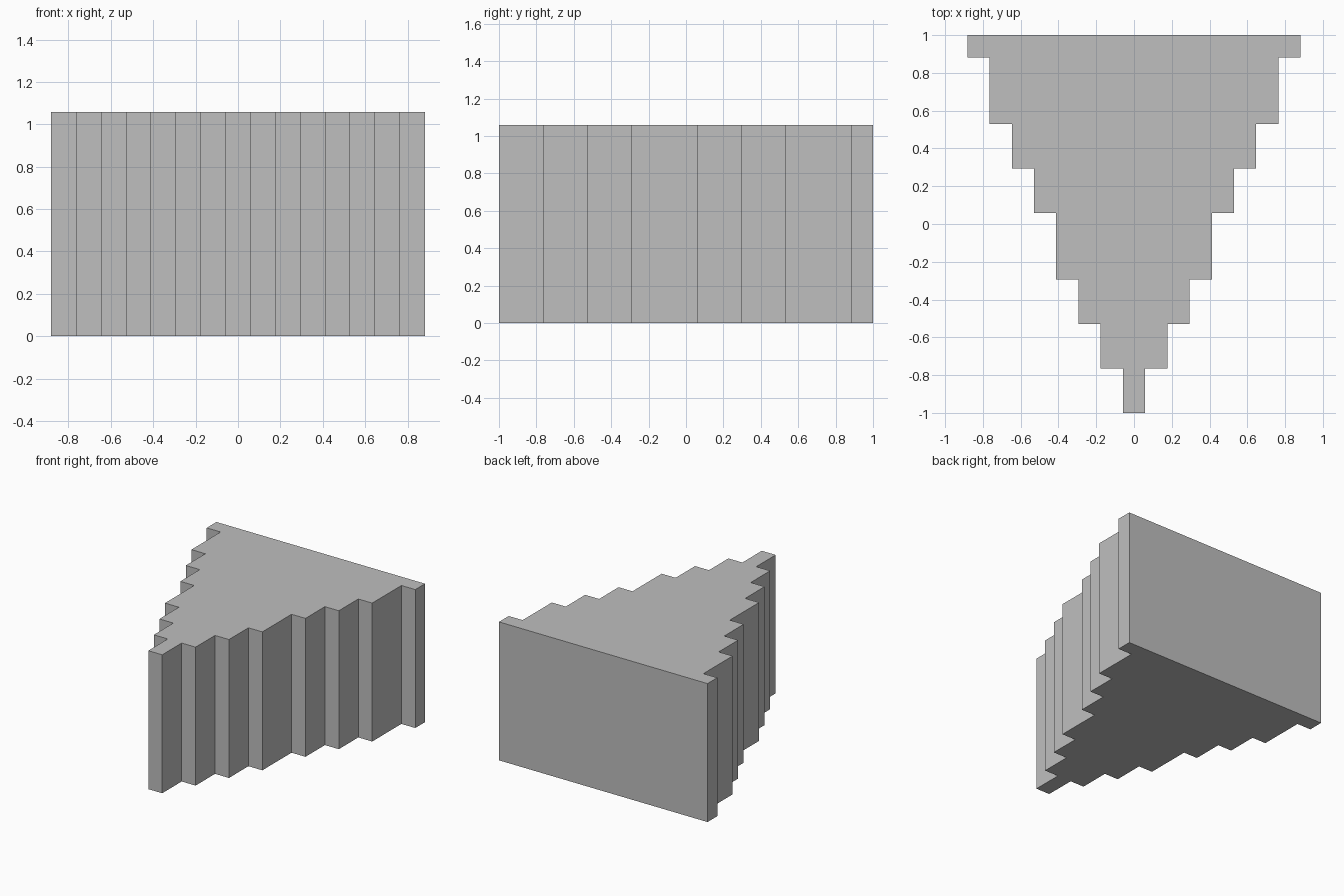
import bpy
import bmesh

cube = bpy.data.objects.get("Cube")
if cube:
    bpy.data.objects.remove(cube, do_unlink=True)

UNIT = 2 / 17                           # one step of the block grid
HEIGHT = 9 * UNIT
STEP_DEPTHS = [2, 2, 2, 3, 2, 2, 3, 1]  # front to back, in units

# Plain grey material
grey = bpy.data.materials.new("plain grey")
grey.use_nodes = True
colour = (0.52, 0.52, 0.52, 1)
grey.diffuse_color = colour
grey.node_tree.nodes["Principled BSDF"].inputs["Base Color"].default_value = colour

# Right-hand staircase outline, each step one unit wider than the last
right_side = []
y = -1.0
for i, depth in enumerate(STEP_DEPTHS):
    x = (i + 0.5) * UNIT
    right_side += [(x, y), (x, y + depth * UNIT)]
    y += depth * UNIT
outline = right_side + [(-x, y) for x, y in reversed(right_side)]

# Extrude the mirrored outline into a solid block
bm = bmesh.new()
base = bm.faces.new([bm.verts.new((x, y, 0)) for x, y in outline])
top = bmesh.ops.extrude_face_region(bm, geom=[base], use_keep_orig=True)
top_verts = [v for v in top["geom"] if isinstance(v, bmesh.types.BMVert)]
bmesh.ops.translate(bm, verts=top_verts, vec=(0, 0, HEIGHT))
bmesh.ops.recalc_face_normals(bm, faces=bm.faces)

mesh = bpy.data.meshes.new("stepped_wedge")
bm.to_mesh(mesh)
bm.free()
mesh.materials.append(grey)
wedge = bpy.data.objects.new("stepped_wedge", mesh)
bpy.context.collection.objects.link(wedge)
